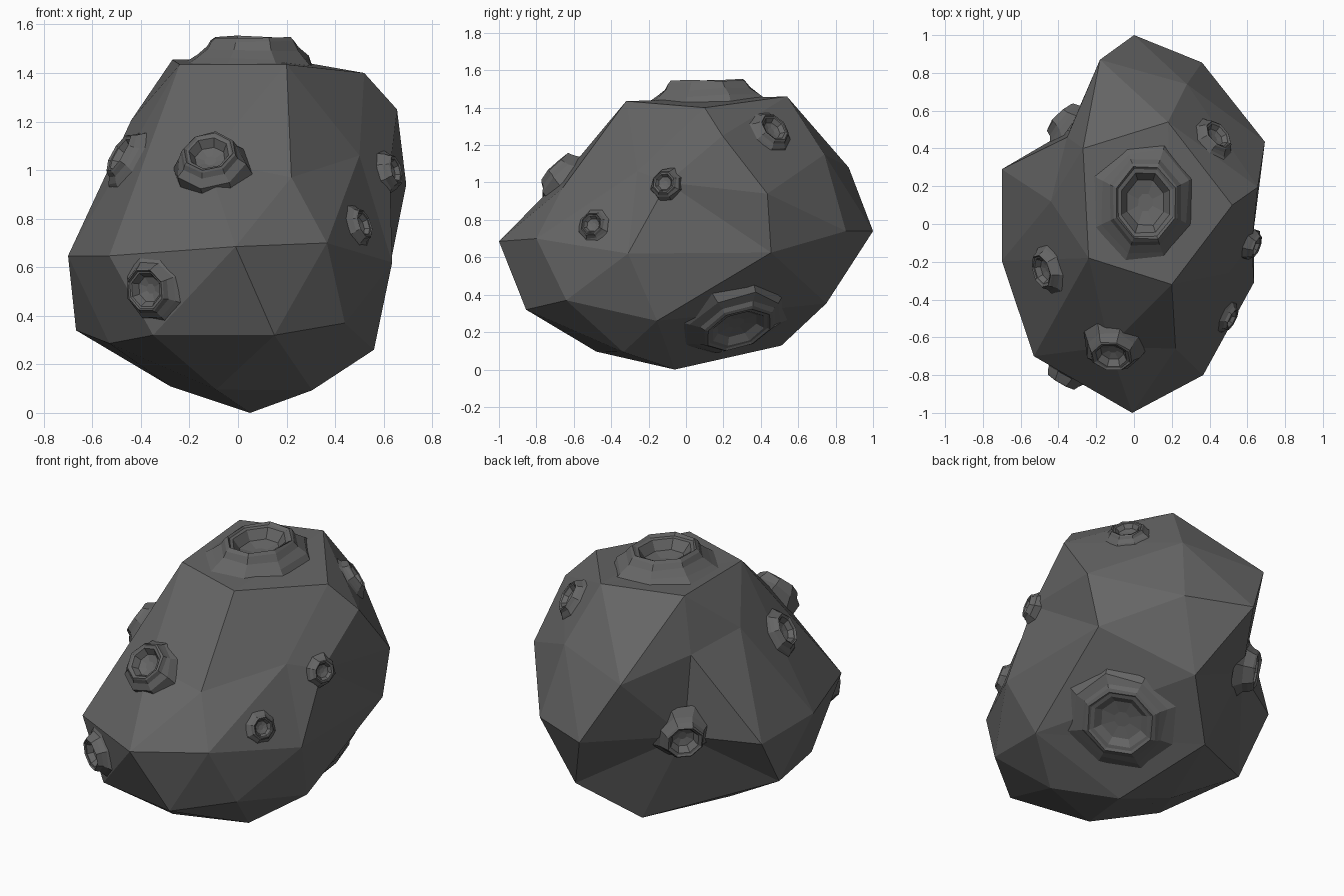
import bpy, bmesh, math, random
from mathutils import Vector
from mathutils.bvhtree import BVHTree

if "Cube" in bpy.data.objects:
    bpy.data.objects.remove(bpy.data.objects["Cube"])

random.seed(4)
CENTRE = Vector((0, 0, 0.72))

# Corner points of the faceted rock, ring by ring
POINTS = [
    (-.24, -.18, 1.435), (.20, -.32, 1.435), (.52, .10, 1.40), (.18, .54, 1.46), (-.27, .40, 1.455),
    (-.44, .12, 1.205), (-.354, .46, 1.15), (-.18, .87, 1.08), (.28, .74, 1.15),
    (.655, .195, 1.25), (.50, -.26, 1.06), (.625, -.10, 1.0), (.22, -.66, .97), (-.13, -.65, 1.04),
    (-.53, -.70, .647), (-.01, -1, .685), (.366, -.80, .70), (.635, -.31, .62), (.693, .435, .94),
    (.36, .855, .74), (0, 1, .74), (-.34, .50, .68), (-.70, .29, .647), (-.70, -.195, .647),
    (-.667, .08, .34), (-.53, -.42, .286), (-.35, -.76, .32), (.15, -.855, .32), (.44, -.64, .37),
    (.56, -.155, .26), (.63, .455, .625), (.20, .75, .353),
    (-.07, .51, .128), (.05, -.06, 0), (-.28, -.02, .11), (-.09, -.48, .096), (.305, -.335, .093),
]


def make_rock():
    # wrap the directions on a sphere, then move each corner to its real place
    bm = bmesh.new()
    home = {}
    for p in POINTS:
        p = Vector(p)
        home[bm.verts.new((p - CENTRE).normalized())] = p
    bmesh.ops.convex_hull(bm, input=list(bm.verts))
    for v in bm.verts:
        v.co = home[v]
    bmesh.ops.recalc_face_normals(bm, faces=bm.faces)
    tree = BVHTree.FromBMesh(bm)
    finish(bm, "asteroid_body")
    return tree


def finish(bm, name):
    me = bpy.data.meshes.new(name)
    bm.to_mesh(me)
    bm.free()
    ob = bpy.data.objects.new(name, me)
    bpy.context.collection.objects.link(ob)
    mat = bpy.data.materials.get("rock") or bpy.data.materials.new("rock")
    mat.diffuse_color = (.13, .13, .13, 1)
    mat.use_nodes = True
    mat.node_tree.nodes["Principled BSDF"].inputs["Base Color"].default_value = mat.diffuse_color
    me.materials.append(mat)


# Crater section: (radius factor, height factor), skirt to rim to bowl floor
PROFILE = [(1.65, -.3), (1.38, .2), (1.18, .55), (1.08, .88), (.99, 1.0),
           (.92, .88), (.82, .84), (.62, .32), (.24, .15)]


def make_crater(tree, name, centre, r, h, stretch=1.0, sides=8):
    p, n, _, _ = tree.find_nearest(Vector(centre))
    # average the facing over the surface under the crater
    side = n.orthogonal().normalized()
    total = n.copy()
    for k in range(8):
        a = k * math.tau / 8
        q = p + (side * math.cos(a) + n.cross(side) * math.sin(a)) * r
        total += tree.find_nearest(q)[1]
    n = total.normalized()
    v_axis = (Vector((0, 1, 0)) if abs(n.z) > .6 else Vector((0, 0, 1)))
    v_axis = (v_axis - n * v_axis.dot(n)).normalized()
    u_axis = v_axis.cross(n)
    bm = bmesh.new()
    rings = []
    for i, (fr, fh) in enumerate(PROFILE):
        ring = []
        for k in range(sides):
            a = (k + .5) * math.tau / sides
            rad = r * fr * (random.uniform(.9, 1.1) if i < 2 else random.uniform(.98, 1.02))
            ht = h * (fh + (random.uniform(-.06, .06) if i < 5 else 0))
            co = (p + u_axis * rad * math.cos(a)
                  + v_axis * rad * stretch * math.sin(a) + n * ht)
            if i == 0:
                # drape the skirt edge on the rock, just under its surface
                hit, hn, _, _ = tree.find_nearest(co)
                co = hit - hn * .008
            ring.append(bm.verts.new(co))
        rings.append(ring)
    for lo, hi in zip(rings, rings[1:]):
        for k in range(sides):
            j = (k + 1) % sides
            bm.faces.new((lo[k], lo[j], hi[j], hi[k]))
    bm.faces.new(rings[-1])
    finish(bm, name)


rock = make_rock()
for name, centre, r, h, stretch in [
    ("top_crater", (.06, .115, 1.45), .17, .10, 1.22),
    ("front_crater", (-.11, -.67, 1.045), .105, .07, 1.0),
    ("left_crater", (-.46, -.24, 1.05), .09, .05, 1.0),
    ("front_low_crater", (-.365, -.80, .51), .085, .06, 1.05),
    ("right_front_crater", (.55, -.52, .79), .06, .035, 1.0),
    ("right_crater", (.64, -.12, 1.0), .06, .035, 1.0),
    ("right_back_crater", (.43, .46, 1.28), .085, .045, 1.0),
    ("back_crater", (-.36, .53, .69), .10, .08, 1.0),
    ("underside_crater", (.31, .27, .25), .19, .055, 1.0),
]:
    make_crater(rock, name, centre, r, h, stretch)
